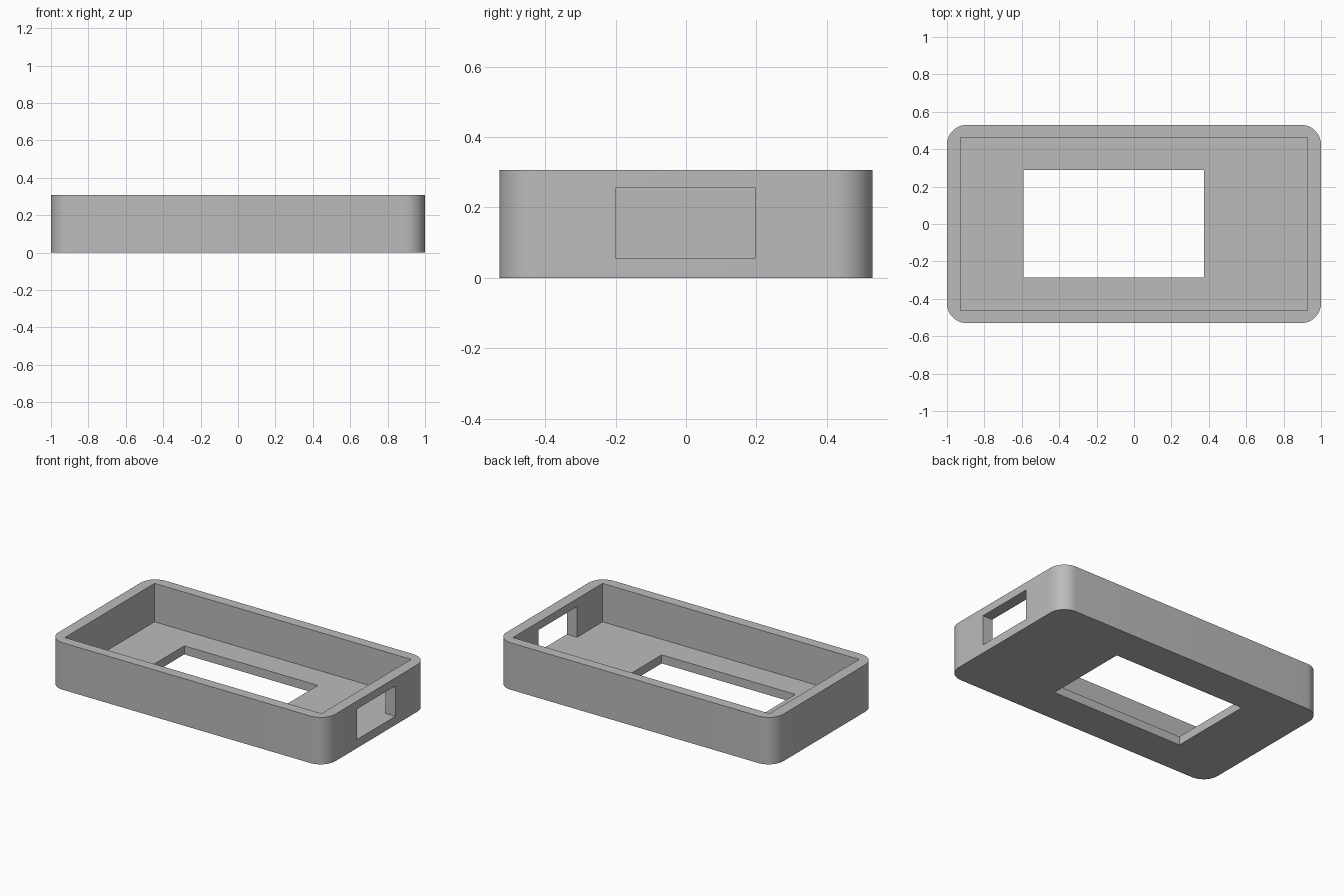
import bpy
import bmesh
import math

old = bpy.data.objects.get("Cube")
if old:
    bpy.data.objects.remove(old, do_unlink=True)

HALF_X, HALF_Y, HEIGHT = 1.0, 0.53, 0.307
WALL, FLOOR, RADIUS = 0.073, 0.056, 0.107

grey = bpy.data.materials.new("plain grey")
colour = (0.5, 0.5, 0.5, 1)
grey.diffuse_color = colour
grey.use_nodes = True
grey.node_tree.nodes["Principled BSDF"].inputs["Base Color"].default_value = colour


def box(name, xs, ys, zs, radius=0):
    """Box between the given limits, with optional rounded upright edges."""
    bm = bmesh.new()
    bmesh.ops.create_cube(bm, size=1)
    for v in bm.verts:
        v.co = [lim[0] if c < 0 else lim[1] for c, lim in zip(v.co, (xs, ys, zs))]
    if radius:
        upright = [e for e in bm.edges
                   if abs(e.verts[0].co.z - e.verts[1].co.z) > 0.01]
        bmesh.ops.bevel(bm, geom=upright, offset=radius, segments=12,
                        profile=0.5, affect='EDGES')
    mesh = bpy.data.meshes.new(name)
    bm.to_mesh(mesh)
    bm.free()
    obj = bpy.data.objects.new(name, mesh)
    bpy.context.collection.objects.link(obj)
    mesh.materials.append(grey)
    return obj


def cut(target, cutter):
    """Subtract the cutter from the target and discard it."""
    cutter.hide_render = True
    mod = target.modifiers.new(cutter.name, 'BOOLEAN')
    mod.operation = 'DIFFERENCE'
    mod.solver = 'EXACT'
    mod.object = cutter
    bpy.context.view_layer.objects.active = target
    bpy.ops.object.modifier_apply(modifier=mod.name)
    bpy.data.objects.remove(cutter, do_unlink=True)


# Rounded outer body
case = box("open_case", (-HALF_X, HALF_X), (-HALF_Y, HALF_Y), (0, HEIGHT), RADIUS)

# Square-cornered tray, open at the top
inner_x, inner_y = HALF_X - WALL, HALF_Y - 0.067
cut(case, box("cavity", (-inner_x, inner_x), (-inner_y, inner_y), (FLOOR, HEIGHT + 0.2)))

# Off-centre window through the floor
cut(case, box("floor_window", (-0.59, 0.375), (-0.285, 0.288), (-0.1, 0.15)))

# Port through the left end wall, level with the floor
cut(case, box("end_port", (0.8, 1.1), (-0.2, 0.197), (FLOOR, 0.255)))

# Smooth corners, crisp edges
bpy.ops.object.select_all(action='DESELECT')
case.select_set(True)
bpy.context.view_layer.objects.active = case
bpy.ops.object.shade_smooth_by_angle(angle=math.radians(30))
